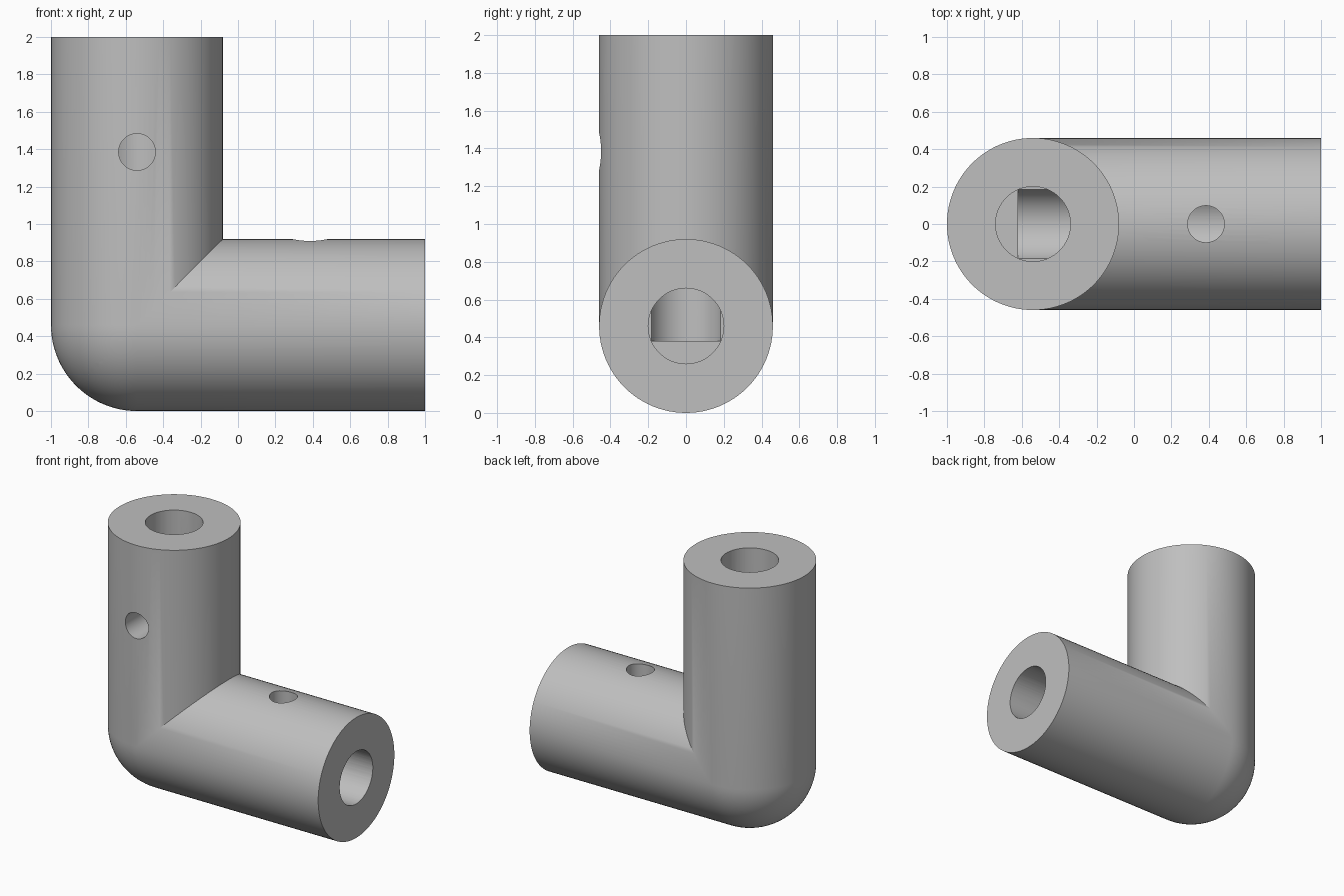
import bpy, bmesh, math
from mathutils import Matrix, Vector

cube = bpy.data.objects.get("Cube")
if cube:
    bpy.data.objects.remove(cube)

R, BORE, SCREW = 0.46, 0.2, 0.098        # tube, bore and screw hole radii
ARM = 2 - R                              # arm length from the corner centre
CORNER = Vector((-1 + R, 0, R))
SWAP = Matrix(((0, 0, 1, 0), (0, 1, 0, 0), (1, 0, 0, 0), (0, 0, 0, 1)))

grey = bpy.data.materials.new("plain grey")
grey.use_nodes = True
colour = (0.52, 0.52, 0.52, 1)
grey.diffuse_color = colour
grey.node_tree.nodes["Principled BSDF"].inputs["Base Color"].default_value = colour


def add_object(name, bm):
    mesh = bpy.data.meshes.new(name)
    bm.to_mesh(mesh)
    bm.free()
    obj = bpy.data.objects.new(name, mesh)
    obj.location = CORNER
    obj.data.materials.append(grey)
    bpy.context.collection.objects.link(obj)
    return obj


def make_elbow():
    # Upright arm: revolved profile with a rounded lower end
    bm = bmesh.new()
    steps = 24
    profile = [(0, ARM), (R, ARM)]
    for i in range(steps + 1):
        a = math.pi / 2 * i / steps
        profile.append((R * math.cos(a), -R * math.sin(a)))
    verts = [bm.verts.new((x, 0, z)) for x, z in profile]
    edges = [bm.edges.new(pair) for pair in zip(verts, verts[1:])]
    bmesh.ops.spin(bm, geom=verts + edges, cent=(0, 0, 0), axis=(0, 0, 1),
                   angle=math.tau, steps=96, use_duplicate=False)
    bmesh.ops.remove_doubles(bm, verts=bm.verts[:], dist=1e-5)
    # Mitre at the diagonal, then reflect to make the level arm
    bmesh.ops.bisect_plane(bm, geom=bm.verts[:] + bm.edges[:] + bm.faces[:], dist=1e-5,
                           plane_co=(0, 0, 0), plane_no=(1, 0, -1), clear_outer=True)
    copy = bmesh.ops.duplicate(bm, geom=bm.verts[:] + bm.edges[:] + bm.faces[:])["geom"]
    bmesh.ops.transform(bm, matrix=SWAP,
                        verts=[g for g in copy if isinstance(g, bmesh.types.BMVert)])
    bmesh.ops.remove_doubles(bm, verts=bm.verts[:], dist=1e-4)
    bmesh.ops.recalc_face_normals(bm, faces=bm.faces[:])
    return add_object("elbow_connector", bm)


def drill(target, name, start, end, radius):
    # Cut a round hole between two points
    start, end = Vector(start), Vector(end)
    axis = end - start
    place = Matrix.Translation((start + end) / 2) @ axis.to_track_quat("Z", "Y").to_matrix().to_4x4()
    bm = bmesh.new()
    bmesh.ops.create_cone(bm, cap_ends=True, segments=64, radius1=radius, radius2=radius,
                          depth=axis.length, matrix=place)
    cutter = add_object(name, bm)
    cutter.hide_render = True
    mod = target.modifiers.new(name, "BOOLEAN")
    mod.operation, mod.solver, mod.object = "DIFFERENCE", "EXACT", cutter
    bpy.context.view_layer.update()
    bpy.ops.object.modifier_apply(modifier=name)
    bpy.data.objects.remove(cutter)


elbow = make_elbow()
bpy.ops.object.select_all(action="DESELECT")
elbow.select_set(True)
bpy.context.view_layer.objects.active = elbow

# Blind bores along both arms, meeting at the corner
FLOOR, HOLE = -0.08, 0.925
drill(elbow, "upright_bore", (0, 0, FLOOR), (0, 0, ARM + 0.1), BORE)
drill(elbow, "level_bore", (FLOOR, 0, 0), (ARM + 0.1, 0, 0), BORE)
# Screw holes into each bore
drill(elbow, "front_screw_hole", (0, 0, HOLE), (0, -R - 0.1, HOLE), SCREW)
drill(elbow, "top_screw_hole", (HOLE, 0, 0), (HOLE, 0, R + 0.1), SCREW)

bpy.ops.object.shade_smooth_by_angle(angle=math.radians(30))
